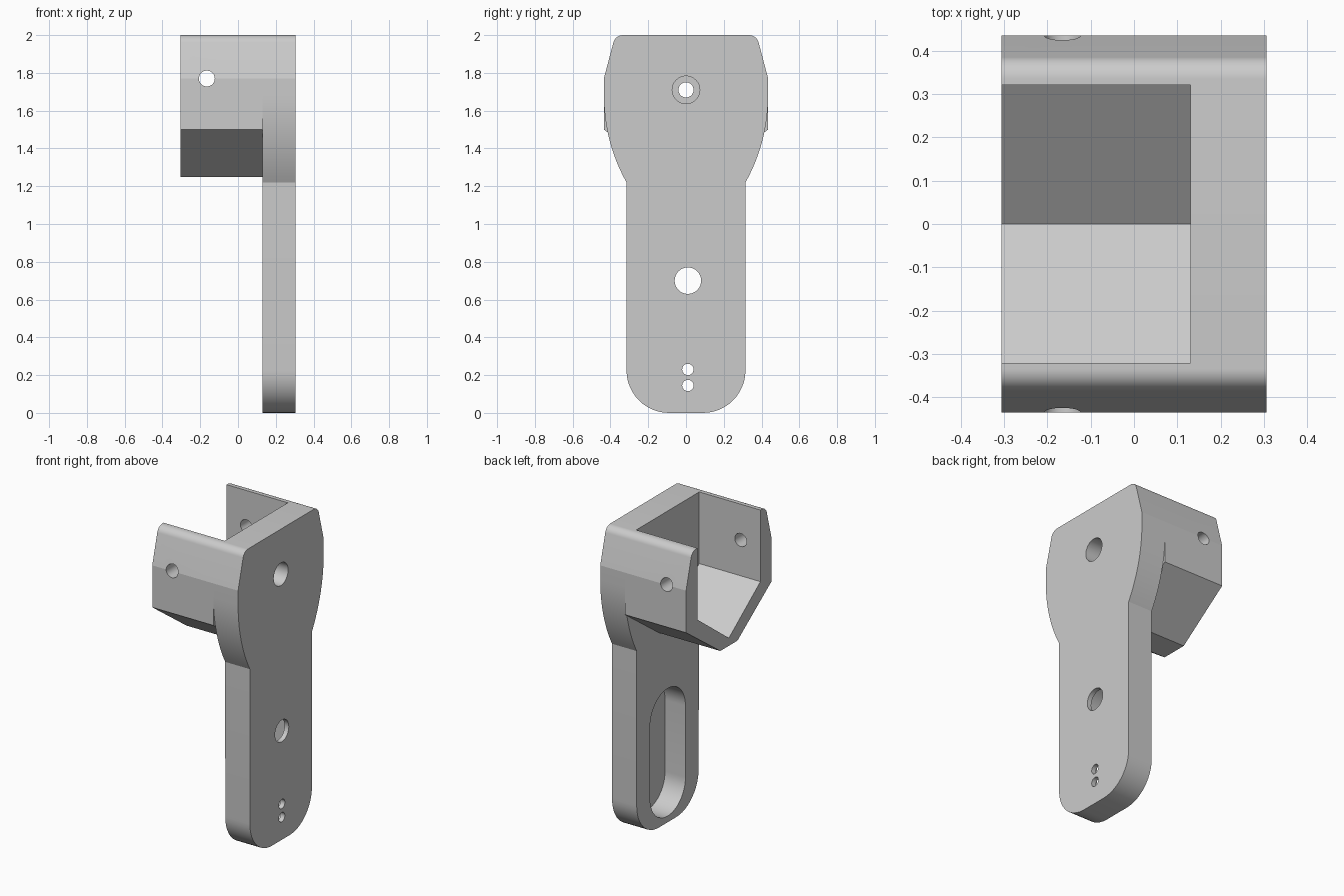
import bpy, bmesh
from math import sin, cos, radians

cube = bpy.data.objects.get("Cube")
if cube:
    bpy.data.objects.remove(cube, do_unlink=True)

grey = bpy.data.materials.new("plain_grey")
grey.use_nodes = True
grey.diffuse_color = (0.6, 0.6, 0.6, 1)
grey.node_tree.nodes["Principled BSDF"].inputs["Base Color"].default_value = (0.6, 0.6, 0.6, 1)


def arc(cu, cv, r, start, end, n=12):
    angles = [radians(start + (end - start) * i / n) for i in range(n + 1)]
    return [(cu + r * cos(a), cv + r * sin(a)) for a in angles]


def mirrored(half):
    return [(-u, v) for u, v in reversed(half)]


def circle(u, v, r):
    return arc(u, v, r, 0, 360, 48)[:-1]


def extrude(name, profile, start, end, axis="x"):
    """Extrude a (y, z) profile along x, or an (x, z) profile along y."""
    def place(u, v, d):
        return (d, u, v) if axis == "x" else (u, d, v)
    bm = bmesh.new()
    rings = [[bm.verts.new(place(u, v, d)) for u, v in profile] for d in (start, end)]
    for ring in rings:
        bm.faces.new(ring)
    for i in range(len(profile)):
        j = (i + 1) % len(profile)
        bm.faces.new((rings[0][i], rings[0][j], rings[1][j], rings[1][i]))
    bmesh.ops.recalc_face_normals(bm, faces=bm.faces)
    mesh = bpy.data.meshes.new(name)
    bm.to_mesh(mesh)
    bm.free()
    mesh.materials.append(grey)
    obj = bpy.data.objects.new(name, mesh)
    bpy.context.collection.objects.link(obj)
    return obj


def cut(target, cutter):
    mod = target.modifiers.new("cut", "BOOLEAN")
    mod.operation = "DIFFERENCE"
    mod.solver = "EXACT"
    mod.object = cutter
    bpy.context.view_layer.objects.active = target
    bpy.ops.object.modifier_apply(modifier=mod.name)
    bpy.data.objects.remove(cutter, do_unlink=True)


INNER, OUTER, END = 0.13, 0.305, -0.305
shoulder = [(0.435, 1.77)] + arc(0.334, 1.948, 0.052, 14.7, 90)

# Tall side plate with rounded foot and flared head
half = arc(0.09, 0.225, 0.225, -90, 0) + arc(-0.507, 1.68, 0.942, -29.2, 0) + shoulder
plate = extrude("side_plate", half + mirrored(half), INNER, OUTER)

# Long pocket in the inner face of the plate
slot = arc(0, 0.68, 0.18, 0, 180, 24) + arc(0, 0.22, 0.18, 180, 360, 24)
cut(plate, extrude("slot_cutter", slot, INNER - 0.1, OUTER - 0.03))

# Plate holes: pivot, two pin holes, bolt hole
for y, z, r in ((0.01, 0.70, 0.07), (0.01, 0.23, 0.03), (0.01, 0.145, 0.03), (0, 1.71, 0.04)):
    cut(plate, extrude("hole_cutter", circle(y, z, r), 0, 0.5))

# Counterbore of the bolt hole
cut(plate, extrude("bore_cutter", circle(0, 1.71, 0.073), OUTER - 0.12, 0.5))

# Open cradle with a V-shaped floor
half = [(0.087, 1.25), (0.435, 1.5)] + shoulder + [(0.32, 2), (0.32, 1.54)]
cradle = extrude("cradle", half + [(0, 1.30)] + mirrored(half), END, INNER)

# Cross hole through both cradle walls
cut(cradle, extrude("cross_cutter", circle(-0.165, 1.77, 0.042), -0.6, 0.6, "y"))

# Smooth the curves, keep the edges crisp
bpy.ops.object.select_all(action="DESELECT")
for obj in (plate, cradle):
    obj.select_set(True)
bpy.context.view_layer.objects.active = plate
bpy.ops.object.shade_smooth_by_angle(angle=radians(12))
